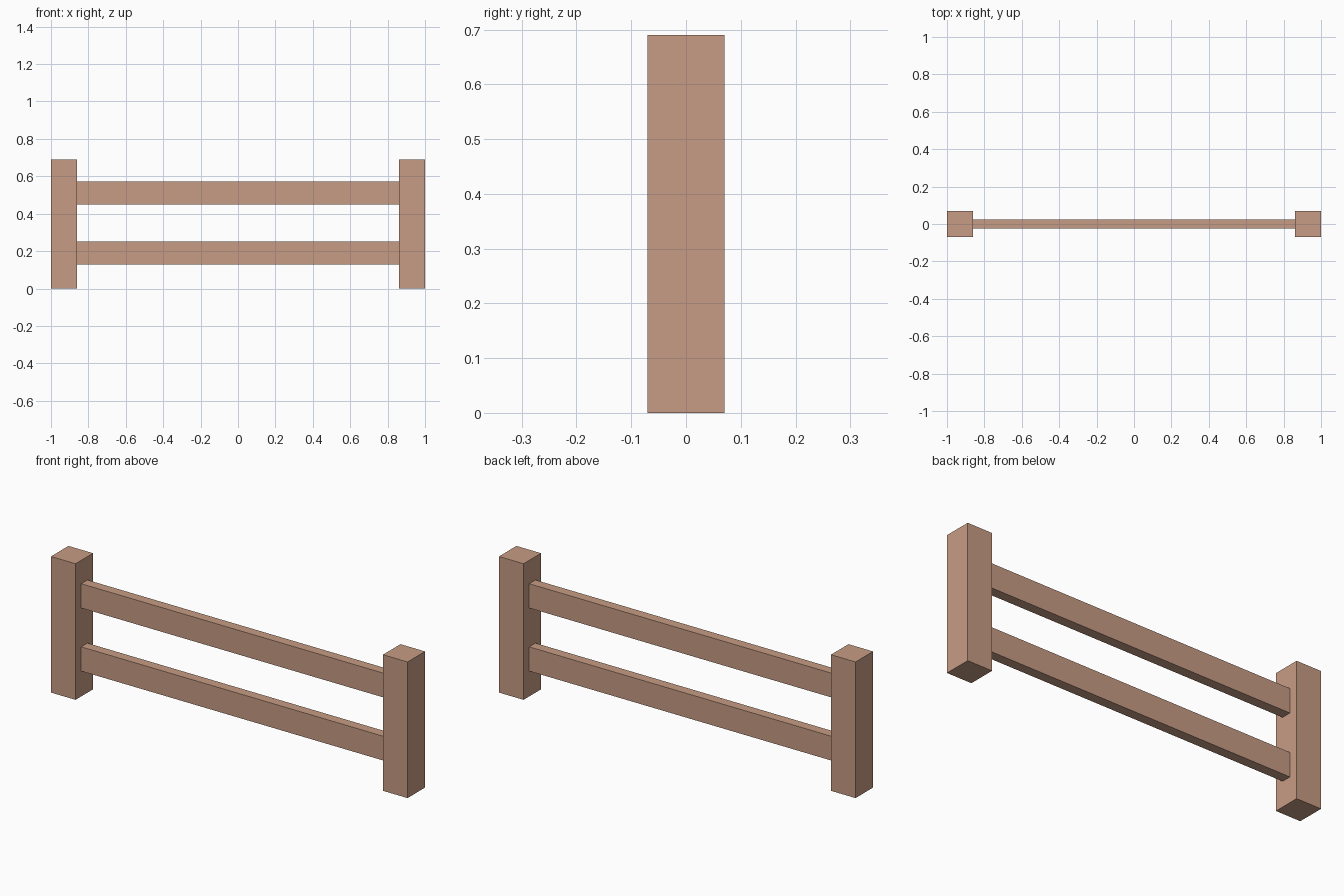
import bpy

if "Cube" in bpy.data.objects:
    bpy.data.objects.remove(bpy.data.objects["Cube"])

wood = bpy.data.materials.new("warm wood")
wood.diffuse_color = (0.57, 0.335, 0.232, 1)
wood.use_nodes = True
wood.node_tree.nodes["Principled BSDF"].inputs["Base Color"].default_value = wood.diffuse_color

POST_W, POST_H = 0.138, 0.69
RAIL_L, RAIL_T, RAIL_H = 2 - 2 * POST_W, 0.05, 0.123


def box(name, size, centre):
    bpy.ops.mesh.primitive_cube_add(size=1, location=centre)
    ob = bpy.context.object
    ob.name = name
    ob.scale = size
    bpy.ops.object.transform_apply(location=False, rotation=False, scale=True)
    ob.data.materials.append(wood)


# Square end posts
for side, name in ((-1, "left_post"), (1, "right_post")):
    box(name, (POST_W, 0.14, POST_H), (side * (1 - POST_W / 2), 0, POST_H / 2))

# Thin horizontal rails between the posts
for z, name in ((0.19, "lower_rail"), (0.51, "upper_rail")):
    box(name, (RAIL_L, RAIL_T, RAIL_H), (0, 0, z))
